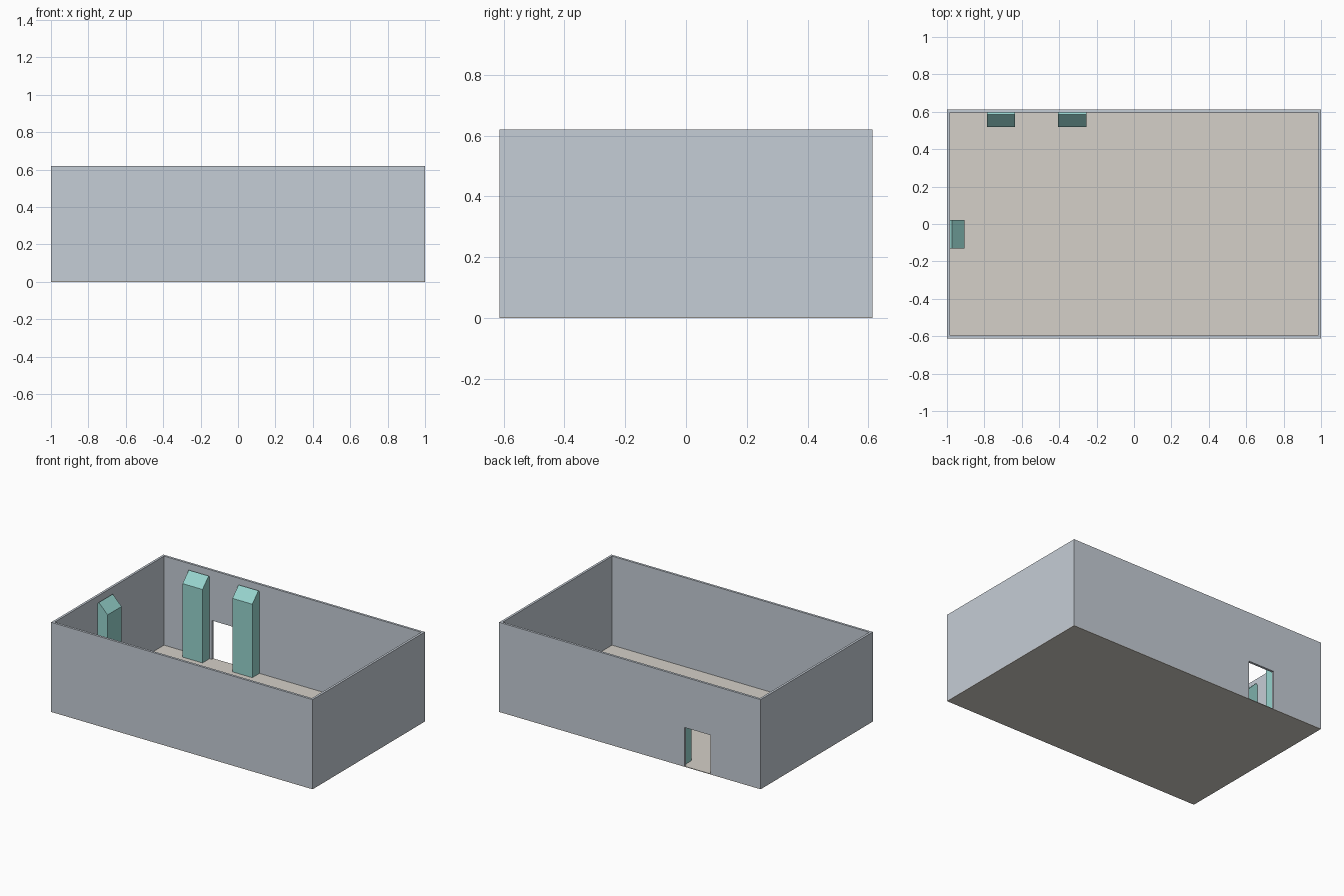
import bpy, bmesh, math
from mathutils import Matrix

if "Cube" in bpy.data.objects:
    bpy.data.objects.remove(bpy.data.objects["Cube"])

W, D, H = 1.0, 0.613, 0.62      # outer half width, half depth, height
T, F = 0.016, 0.004             # wall and floor thickness


def material(name, rgb):
    m = bpy.data.materials.new(name)
    m.diffuse_color = (*rgb, 1)
    m.use_nodes = True
    m.node_tree.nodes["Principled BSDF"].inputs["Base Color"].default_value = m.diffuse_color
    return m


wall_mat = material("wall_blue_grey", (0.56, 0.61, 0.67))
floor_mat = material("floor_beige", (0.66, 0.63, 0.58))
teal = material("cabinet_teal", (0.31, 0.66, 0.62))


def finish(name, bm, mat=None):
    bmesh.ops.recalc_face_normals(bm, faces=bm.faces)
    me = bpy.data.meshes.new(name)
    bm.to_mesh(me)
    bm.free()
    ob = bpy.data.objects.new(name, me)
    bpy.context.collection.objects.link(ob)
    if mat:
        me.materials.append(mat)
    return ob


def box(name, x, y, z, mat=None):
    bm = bmesh.new()
    bmesh.ops.create_cube(bm, size=1)
    for v in bm.verts:
        for i, (a, b) in enumerate((x, y, z)):
            v.co[i] = a if v.co[i] < 0 else b
    return finish(name, bm, mat)


def cut(target, cutter):
    cutter.hide_render = True
    cutter.hide_viewport = True
    cutter.display_type = 'WIRE'
    mod = target.modifiers.new(cutter.name, 'BOOLEAN')
    mod.operation = 'DIFFERENCE'
    mod.solver = 'EXACT'
    mod.object = cutter


# Floor slab and open-topped walls with a doorway in the back
box("floor", (-W, W), (-D, D), (0, F), floor_mat)
walls = box("walls", (-W, W), (-D, D), (F, H), wall_mat)
cut(walls, box("room_cutter", (-W + T, W - T), (-D + T, D - T), (-0.1, H + 0.1)))
cut(walls, box("door_cutter", (-0.617, -0.418), (D - 0.05, D + 0.05), (-0.05, 0.272)))


# Tall cabinets with a slanted top, back against a wall
def cabinet(name, x, y, angle):
    # profile: distance out from the wall, height
    profile = [(0, F), (0.078, F), (0.078, 0.512), (0.011, 0.58), (0, 0.57)]
    bm = bmesh.new()
    face = bm.faces.new([bm.verts.new((-0.076, -d, z)) for d, z in profile])
    ext = bmesh.ops.extrude_face_region(bm, geom=[face])["geom"]
    bmesh.ops.translate(bm, vec=(0.152, 0, 0),
                        verts=[g for g in ext if isinstance(g, bmesh.types.BMVert)])
    bm.transform(Matrix.Translation((x, y, 0)) @ Matrix.Rotation(angle, 4, 'Z'))
    finish(name, bm, teal)


cabinet("cabinet_back_left", -0.711, D - T, 0)
cabinet("cabinet_back_right", -0.33, D - T, 0)
cabinet("cabinet_side", -W + T, -0.055, math.radians(90))
